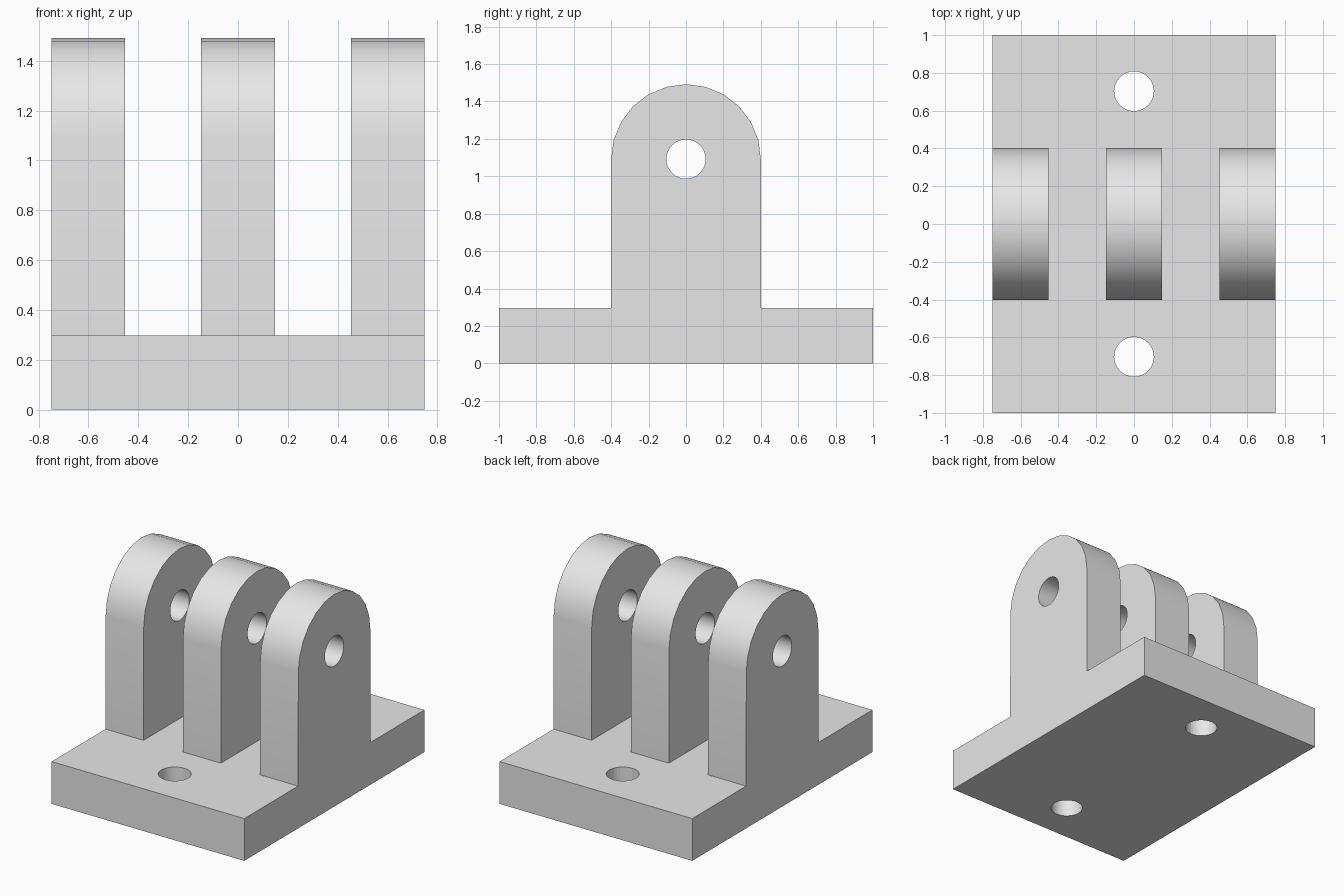
import bpy, bmesh, math
from mathutils import Vector

if "Cube" in bpy.data.objects:
    bpy.data.objects.remove(bpy.data.objects["Cube"])

HALF_WIDTH = 0.749    # plate half width along x
PLATE_TOP = 0.297
PIN_Z = 1.092         # centre of the rounded ends and the pin hole
FIN_HALF = 0.148      # half thickness of each fin
HOLE_R = 0.105

grey = bpy.data.materials.new("light grey")
grey.diffuse_color = (0.8, 0.8, 0.8, 1)
grey.use_nodes = True
grey.node_tree.nodes["Principled BSDF"].inputs["Base Color"].default_value = grey.diffuse_color


def prism(name, outline, direction):
    """Extrude a closed 3D outline along a vector into a solid."""
    bm = bmesh.new()
    face = bm.faces.new([bm.verts.new(p) for p in outline])
    new = bmesh.ops.extrude_face_region(bm, geom=[face])["geom"]
    bmesh.ops.translate(bm, vec=Vector(direction),
                        verts=[v for v in new if isinstance(v, bmesh.types.BMVert)])
    bmesh.ops.recalc_face_normals(bm, faces=bm.faces)
    mesh = bpy.data.meshes.new(name)
    bm.to_mesh(mesh)
    bm.free()
    mesh.materials.append(grey)
    obj = bpy.data.objects.new(name, mesh)
    bpy.context.collection.objects.link(obj)
    return obj


def circle(n=32):
    return [(HOLE_R * math.cos(2 * math.pi * i / n),
             HOLE_R * math.sin(2 * math.pi * i / n)) for i in range(n)]


def drill(obj, cutter):
    """Cut a hole, remove the cutter and smooth the round surfaces."""
    bpy.ops.object.select_all(action='DESELECT')
    bpy.context.view_layer.objects.active = obj
    obj.select_set(True)
    mod = obj.modifiers.new("hole", 'BOOLEAN')
    mod.operation = 'DIFFERENCE'
    mod.solver = 'EXACT'
    mod.object = cutter
    bpy.ops.object.modifier_apply(modifier=mod.name)
    bpy.data.objects.remove(cutter)
    bpy.ops.object.shade_smooth_by_angle(angle=math.radians(30))


# Base plate with two mounting holes
w = HALF_WIDTH
base = prism("base_plate", [(-w, -1, 0), (w, -1, 0), (w, 1, 0), (-w, 1, 0)],
             (0, 0, PLATE_TOP))
for y in (-0.703, 0.703):
    drill(base, prism("hole_cutter", [(a, y + b, -0.1) for a, b in circle()], (0, 0, 0.6)))

# Three upright fins with round tops and a shared pin hole
arc = [(0.4 * math.cos(math.radians(a)), PIN_Z + 0.4 * math.sin(math.radians(a)))
       for a in range(0, 181, 15)]
profile = [(0.402, PLATE_TOP)] + arc + [(-0.402, PLATE_TOP)]
offset = HALF_WIDTH - FIN_HALF
for name, x in (("left_fin", -offset), ("middle_fin", 0), ("right_fin", offset)):
    fin = prism(name, [(x - FIN_HALF, y, z) for y, z in profile], (2 * FIN_HALF, 0, 0))
    drill(fin, prism("pin_cutter", [(x - 0.25, a, PIN_Z + b) for a, b in circle()],
                     (0.5, 0, 0)))
